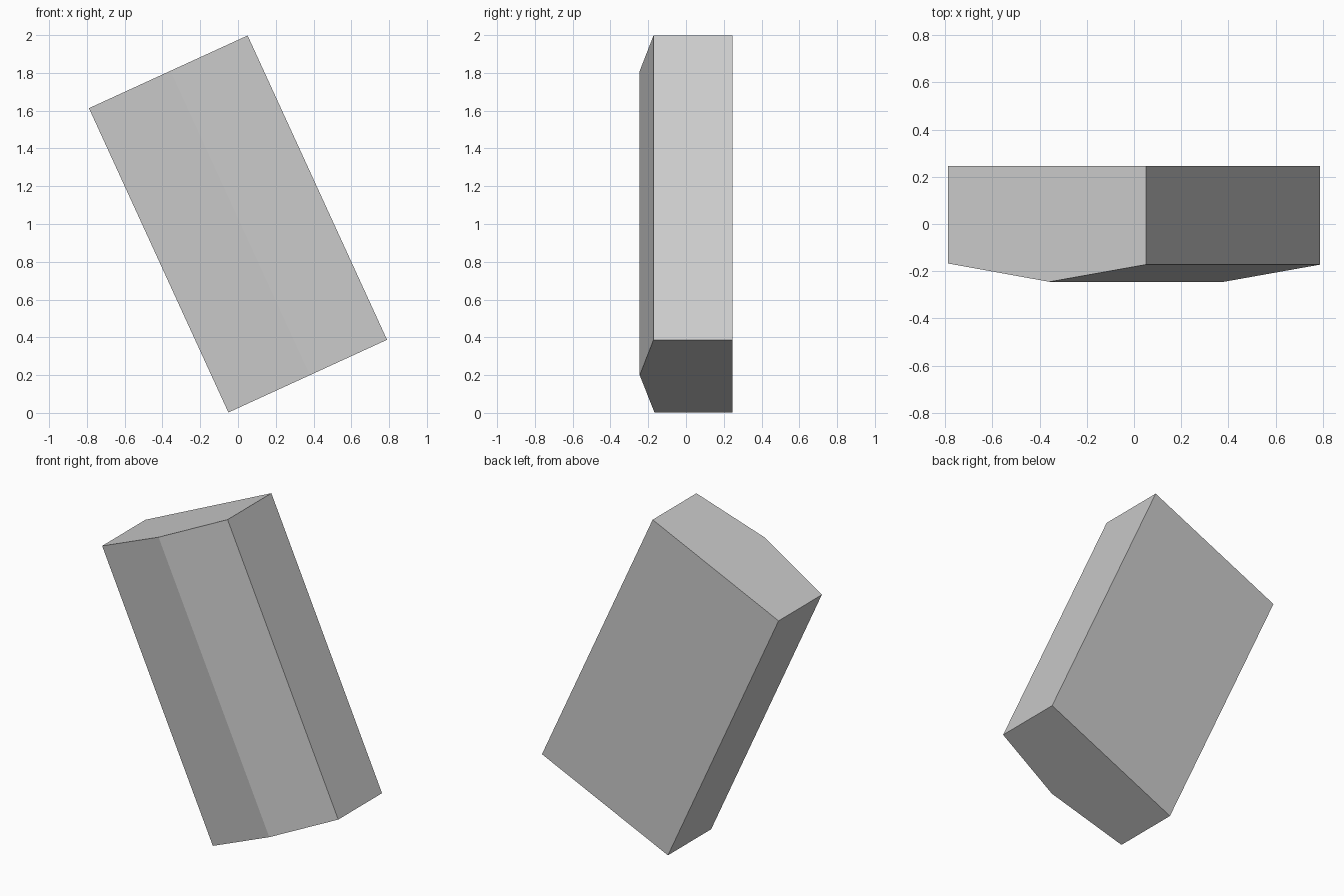
import bpy, bmesh
from math import radians
from mathutils import Matrix

if "Cube" in bpy.data.objects:
    bpy.data.objects.remove(bpy.data.objects["Cube"])

WIDTH, LENGTH, TILT = 0.924, 1.772, radians(-24.62)

# Five-sided cross-section (x, y) with a shallow front ridge
profile = [(-WIDTH / 2, 0.245), (-WIDTH / 2, -0.167), (0.012, -0.245),
           (WIDTH / 2, -0.172), (WIDTH / 2, 0.245)]

# Tilted block: extrude the profile lengthwise, then lean it in the front plane
bm = bmesh.new()
base = bm.faces.new([bm.verts.new((x, y, -LENGTH / 2)) for x, y in profile])
ext = bmesh.ops.extrude_face_region(bm, geom=[base], use_keep_orig=True)
top = [v for v in ext["geom"] if isinstance(v, bmesh.types.BMVert)]
bmesh.ops.translate(bm, verts=top, vec=(0, 0, LENGTH))
bmesh.ops.recalc_face_normals(bm, faces=bm.faces[:])
bm.transform(Matrix.Translation((0, 0, 1)) @ Matrix.Rotation(TILT, 4, 'Y'))

mesh = bpy.data.meshes.new("tilted_block")
bm.to_mesh(mesh)
bm.free()
block = bpy.data.objects.new("tilted_block", mesh)
bpy.context.collection.objects.link(block)
